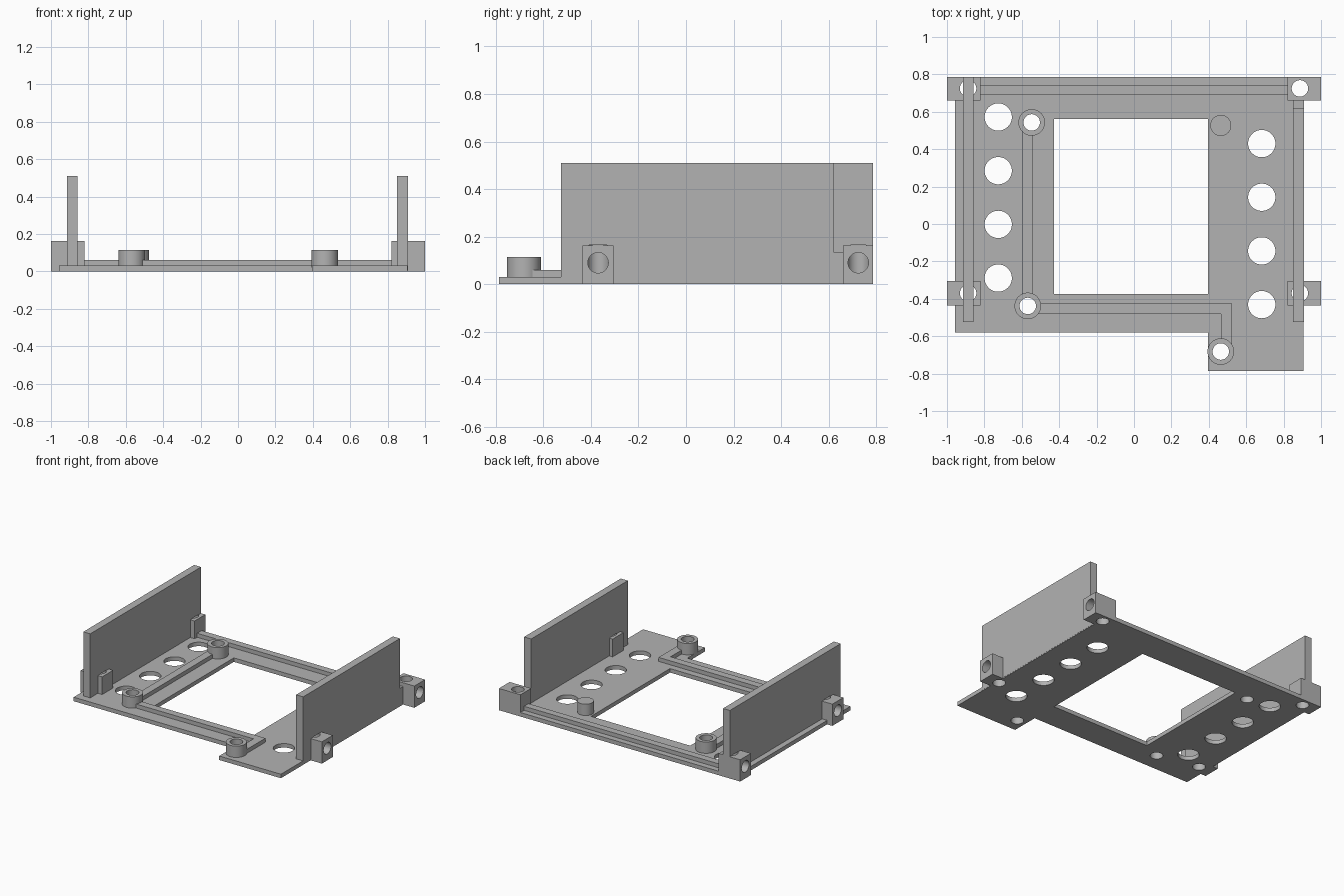
import bpy, bmesh
from math import pi
from mathutils import Matrix, Vector

if "Cube" in bpy.data.objects:
    bpy.data.objects.remove(bpy.data.objects["Cube"])

grey = bpy.data.materials.new("plain grey")
grey.use_nodes = True
grey.diffuse_color = (0.45, 0.45, 0.45, 1)
grey.node_tree.nodes["Principled BSDF"].inputs["Base Color"].default_value = grey.diffuse_color


def finish(name, bm):
    bmesh.ops.recalc_face_normals(bm, faces=bm.faces)
    mesh = bpy.data.meshes.new(name)
    bm.to_mesh(mesh)
    bm.free()
    mesh.materials.append(grey)
    obj = bpy.data.objects.new(name, mesh)
    bpy.context.collection.objects.link(obj)
    return obj


def prism(name, outline, z0, z1):
    bm = bmesh.new()
    face = bm.faces.new([bm.verts.new((x, y, z0)) for x, y in outline])
    top = bmesh.ops.extrude_face_region(bm, geom=[face])["geom"]
    bmesh.ops.translate(bm, vec=(0, 0, z1 - z0),
                        verts=[v for v in top if isinstance(v, bmesh.types.BMVert)])
    return finish(name, bm)


def box(name, x0, x1, y0, y1, z0, z1):
    return prism(name, [(x0, y0), (x1, y0), (x1, y1), (x0, y1)], z0, z1)


def add_cylinder(bm, centre, radius, depth, along_x=False):
    turn = Matrix.Rotation(pi / 2, 4, 'Y') if along_x else Matrix()
    bmesh.ops.create_cone(bm, cap_ends=True, segments=48, radius1=radius, radius2=radius,
                          depth=depth, matrix=Matrix.Translation(Vector(centre)) @ turn)


def cylinder(name, x, y, radius, z0, z1):
    bm = bmesh.new()
    add_cylinder(bm, (x, y, (z0 + z1) / 2), radius, z1 - z0)
    return finish(name, bm)


def select(obj):
    bpy.ops.object.select_all(action='DESELECT')
    obj.select_set(True)
    bpy.context.view_layer.objects.active = obj


def cut(obj, *cutters):
    select(obj)
    for cutter in cutters:
        mod = obj.modifiers.new("cut", 'BOOLEAN')
        mod.operation, mod.solver, mod.object = 'DIFFERENCE', 'EXACT', cutter
        bpy.ops.object.modifier_apply(modifier=mod.name)


BACK, T, RIB = 0.787, 0.03, 0.06
bosses = [(-0.547, 0.543), (-0.568, -0.438), (0.464, -0.682)]
mounts = [(-0.37, -0.435, -0.305), (0.725, 0.66, BACK)]   # bore y, block y range

# Cutters: upright holes, and sideways bores in the corner blocks
bm = bmesh.new()
for i in range(4):
    add_cylinder(bm, (-0.726, 0.572 - i * 0.287, 0), 0.073, 0.3)
    add_cylinder(bm, (0.683, 0.43 - i * 0.287, 0), 0.073, 0.3)
for x, y in bosses:
    add_cylinder(bm, (x, y, 0), 0.044, 0.4)
for side in (-1, 1):
    for y, _, _ in mounts:
        add_cylinder(bm, (side * 0.887, y, 0.03), 0.044, 0.27)
upright = finish("upright_cutter", bm)
bm = bmesh.new()
for side in (-1, 1):
    for y, _, _ in mounts:
        add_cylinder(bm, (side * 0.985, y, 0.09), 0.043, 0.2, True)
sideways = finish("sideways_cutter", bm)

# Base plate with its front tab, central opening and holes
plate = prism("base_plate", [(-0.957, -0.58), (0.395, -0.58), (0.395, -BACK), (0.907, -BACK),
                             (0.907, BACK), (-0.957, BACK)], 0, T)
opening = box("opening_cutter", -0.428, 0.395, -0.375, 0.562, -0.1, 0.1)
cut(plate, opening, upright)

# Side walls; the left one stops short of the back and steps down
right_wall = box("right_wall", -0.915, -0.858, -0.525, BACK, 0.005, 0.51)
left_wall = prism("left_wall", [(0.85, -0.525), (0.908, -0.525), (0.908, 0.62), (0.85, 0.62)],
                  0.005, 0.51)
wall_step = box("left_wall_step", 0.85, 0.908, 0.62, 0.662, 0.005, 0.135)
for wall in (right_wall, left_wall):
    cut(wall, upright, sideways)

# Corner blocks with crossing bores
for side, label in ((-1, "right"), (1, "left")):
    for (_, y0, y1), place in zip(mounts, ("front", "back")):
        x0, x1 = sorted((side * 0.822, side))
        cut(box(f"{place}_{label}_block", x0, x1, y0, y1, 0, 0.163), upright, sideways)

# Stiffening ribs
ribs = [
    box("back_rib", -0.86, 0.825, 0.69, 0.743, 0.02, RIB),
    box("side_rib", -0.6, -0.542, -0.43, 0.54, 0.02, RIB),
    prism("front_rib", [(-0.568, -0.48), (0.464, -0.48), (0.464, -0.68), (0.525, -0.68),
                        (0.525, -0.425), (-0.568, -0.425)], 0.02, RIB),
]
for rib in ribs:
    cut(rib, upright)

# Hollow bosses and the solid peg
rounded = [plate, cylinder("solid_peg", 0.464, 0.527, 0.056, 0.02, 0.115)]
for i, (x, y) in enumerate(bosses):
    boss = cylinder(f"boss_{i + 1}", x, y, 0.071, 0.02, 0.115)
    cut(boss, upright)
    rounded.append(boss)

for helper in (upright, sideways, opening):
    bpy.data.objects.remove(helper)
for obj in list(bpy.context.collection.objects):
    if obj.type == 'MESH':
        select(obj)
        bpy.ops.object.shade_smooth_by_angle()
